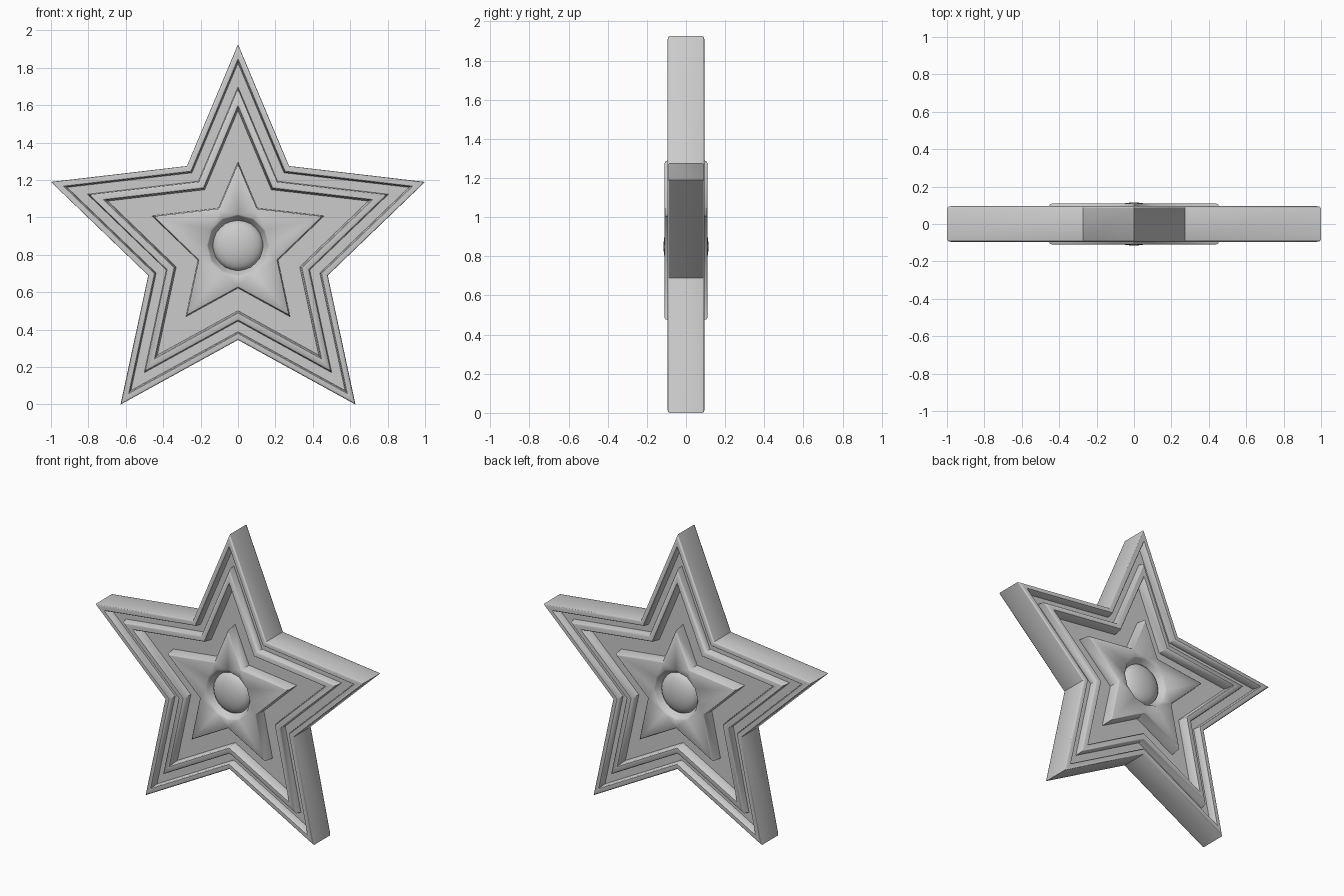
import bpy, bmesh, math
from mathutils import Vector

cube = bpy.data.objects.get("Cube")
if cube:
    bpy.data.objects.remove(cube, do_unlink=True)

grey = bpy.data.materials.new("plain grey")
grey.use_nodes = True
grey.diffuse_color = (0.6, 0.6, 0.6, 1)
grey.node_tree.nodes["Principled BSDF"].inputs["Base Color"].default_value = (0.6, 0.6, 0.6, 1)

# Star outline, clockwise from the top point: right half, then its mirror
HALF = [(0, 1.926), (0.273, 1.275), (1, 1.19), (0.48, 0.69), (0.628, 0), (0, 0.345)]
STAR = [Vector(p) for p in HALF + [(-x, z) for x, z in HALF[-2:0:-1]]]
CENTRE_Z = 0.85


def inset_star(d):
    """Star outline moved inward by d, with mitred corners."""
    points = []
    for i, p in enumerate(STAR):
        a = (p - STAR[i - 1]).normalized()
        b = (STAR[(i + 1) % len(STAR)] - p).normalized()
        na, nb = Vector((a.y, -a.x)), Vector((b.y, -b.x))
        points.append(p + (na + nb) * d / (1 + na.dot(nb)))
    return points


def circle(r, count=12):
    turn = 2 * math.pi / count
    return [Vector((r * math.sin(i * turn), CENTRE_Z + r * math.cos(i * turn))) for i in range(count)]


def add_ring(bm, points, y):
    return [bm.verts.new((p.x, y, p.y)) for p in points]


def join_rings(bm, a, b):
    for i in range(len(a)):
        j = (i + 1) % len(a)
        bm.faces.new((a[i], a[j], b[j], b[i]))


def loft(bm, outline, profile, side):
    """Skin rings of (size, depth) on one side; return first and last ring."""
    rings = [add_ring(bm, outline(size), side * y) for size, y in profile]
    for a, b in zip(rings, rings[1:]):
        join_rings(bm, a, b)
    return rings[0], rings[-1]


def loop_edges(bm, ring):
    return [bm.edges.get((v, ring[i - 1])) for i, v in enumerate(ring)]


def finish(bm, name, angle):
    bmesh.ops.recalc_face_normals(bm, faces=bm.faces)
    mesh = bpy.data.meshes.new(name)
    bm.to_mesh(mesh)
    bm.free()
    mesh.materials.append(grey)
    obj = bpy.data.objects.new(name, mesh)
    bpy.context.collection.objects.link(obj)
    bpy.ops.object.select_all(action='DESELECT')
    obj.select_set(True)
    bpy.context.view_layer.objects.active = obj
    bpy.ops.object.shade_smooth_by_angle(angle=math.radians(angle))


# Body: rounded rim, groove, ridge and sunken field, alike on front and back
BODY = [(0, 0.085), (0.003, 0.092), (0.01, 0.095), (0.03, 0.095), (0.035, 0.088),
        (0.039, 0.045), (0.088, 0.045), (0.092, 0.088), (0.098, 0.095),
        (0.126, 0.095), (0.131, 0.088), (0.137, 0.03)]
bm = bmesh.new()
outer = []
for side in (-1, 1):
    first, last = loft(bm, inset_star, BODY, side)
    outer.append(first)
    bm.faces.new(last)
join_rings(bm, *outer)
finish(bm, "star_body", 50)

# Raised inner star with a twelve-sided dish cut into each face
INNER = [(0.243, 0.03), (0.247, 0.104), (0.253, 0.11)]
DISH = [(0.167, 0.11), (0.16, 0.102), (0.135, 0.06)]
bm = bmesh.new()
bases = []
for side in (-1, 1):
    base, top = loft(bm, inset_star, INNER, side)
    lip, floor = loft(bm, circle, DISH, side)
    bmesh.ops.triangle_fill(bm, edges=loop_edges(bm, top) + loop_edges(bm, lip), use_beauty=True)
    bm.faces.new(floor)
    bases.append(base)
join_rings(bm, *bases)
finish(bm, "inner_star", 50)

# Smooth dome in each dish
for side, name in ((-1, "front_dome"), (1, "back_dome")):
    bm = bmesh.new()
    arc = [math.radians(a) for a in range(0, 90, 15)]
    profile = [(0.135 * math.cos(a), 0.06 + 0.055 * math.sin(a)) for a in arc]
    first, last = loft(bm, lambda r: circle(r, 24), profile, side)
    tip = bm.verts.new((0, side * 0.115, CENTRE_Z))
    for i, v in enumerate(last):
        bm.faces.new((last[i - 1], v, tip))
    finish(bm, name, 60)
